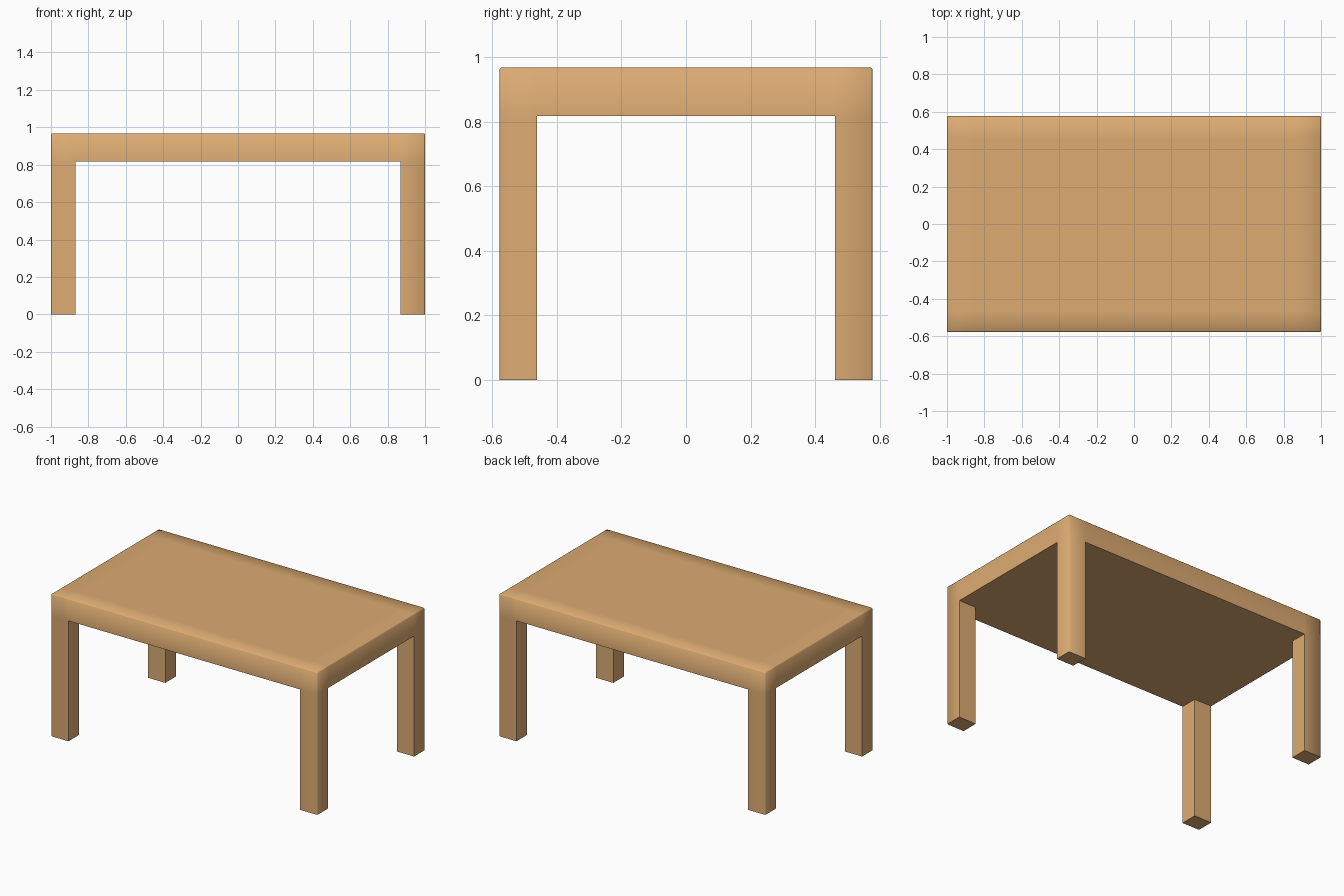
import bpy, bmesh
from mathutils import Vector

if "Cube" in bpy.data.objects:
    bpy.data.objects.remove(bpy.data.objects["Cube"])

X, Y, TOP, UNDER = 1.0, 0.577, 0.967, 0.818     # outer half sizes and heights
LEG_X, LEG_Y = 0.13, 0.115                      # leg section

wood = bpy.data.materials.new("wood")
wood.diffuse_color = (0.72, 0.41, 0.17, 1)
wood.use_nodes = True
wood.node_tree.nodes["Principled BSDF"].inputs["Base Color"].default_value = wood.diffuse_color

# Slab: a 3 x 3 grid whose corner cells match the legs
bm = bmesh.new()
xs = [-X, -X + LEG_X, X - LEG_X, X]
ys = [-Y, -Y + LEG_Y, Y - LEG_Y, Y]
under = [[bm.verts.new((x, y, UNDER)) for y in ys] for x in xs]
cells = {}
for i in range(3):
    for j in range(3):
        cells[i, j] = bm.faces.new((under[i][j], under[i][j + 1],
                                    under[i + 1][j + 1], under[i + 1][j]))
ext = bmesh.ops.extrude_face_region(bm, geom=list(cells.values()), use_keep_orig=True)
top_verts = [g for g in ext["geom"] if isinstance(g, bmesh.types.BMVert)]
bmesh.ops.translate(bm, verts=top_verts, vec=Vector((0, 0, TOP - UNDER)))

# Legs: pull the four corner cells of the underside down to the floor
corners = [cells[i, j] for i in (0, 2) for j in (0, 2)]
legs = bmesh.ops.extrude_discrete_faces(bm, faces=corners)["faces"]
for f in legs:
    for v in f.verts:
        v.co.z = 0
bmesh.ops.recalc_face_normals(bm, faces=bm.faces)


# Slightly eased outer edges: top rim and corner verticals
def outer(edge):
    a, b = (v.co for v in edge.verts)
    on_x = abs(a.x + b.x) > 2 * X - 1e-4
    on_y = abs(a.y + b.y) > 2 * Y - 1e-4
    on_top = min(a.z, b.z) > TOP - 1e-4
    return on_x + on_y + on_top >= 2 and (on_top or abs(a.z - b.z) > 0.01)


bmesh.ops.bevel(bm, geom=[e for e in bm.edges if outer(e)], offset=0.005,
                segments=1, profile=0.5, affect='EDGES')

mesh = bpy.data.meshes.new("table")
bm.to_mesh(mesh)
bm.free()
table = bpy.data.objects.new("table", mesh)
bpy.context.collection.objects.link(table)
mesh.materials.append(wood)

bpy.context.view_layer.objects.active = table
table.select_set(True)
bpy.ops.object.shade_smooth_by_angle(angle=1.05)
